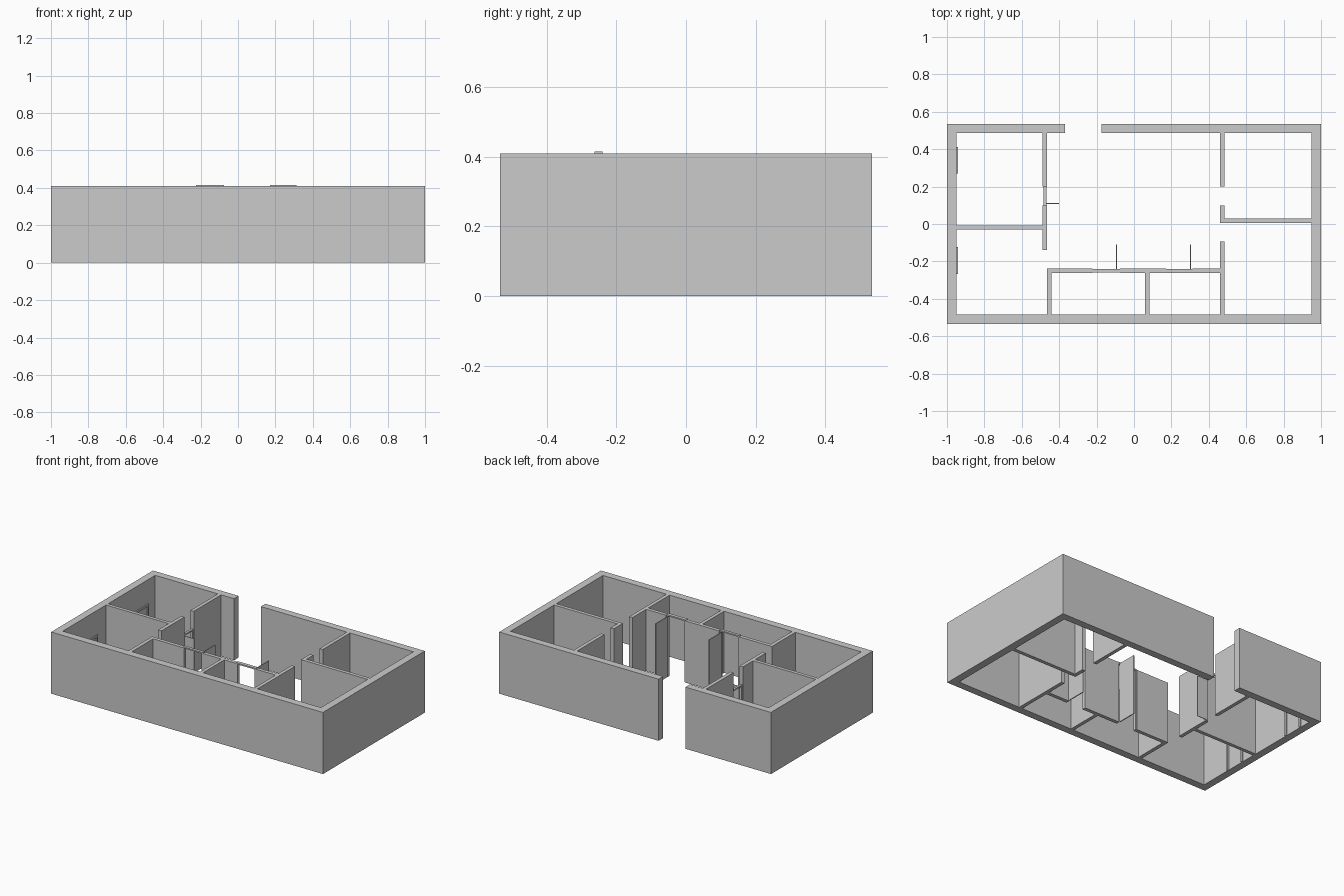
import bpy, bmesh

if "Cube" in bpy.data.objects:
    bpy.data.objects.remove(bpy.data.objects["Cube"])

H = 0.41  # wall height


def prism(name, pts, z0=0.0, z1=H):
    """Extrude a plan outline from z0 up to z1."""
    bm = bmesh.new()
    face = bm.faces.new([bm.verts.new((x, y, z0)) for x, y in pts])
    top = bmesh.ops.extrude_face_region(bm, geom=[face])
    verts = [v for v in top["geom"] if isinstance(v, bmesh.types.BMVert)]
    bmesh.ops.translate(bm, verts=verts, vec=(0, 0, z1 - z0))
    bmesh.ops.recalc_face_normals(bm, faces=bm.faces)
    me = bpy.data.meshes.new(name)
    bm.to_mesh(me)
    bm.free()
    ob = bpy.data.objects.new(name, me)
    bpy.context.collection.objects.link(ob)
    return ob


def box(name, x0, x1, y0, y1, z0=0.0, z1=H):
    return prism(name, [(x0, y0), (x1, y0), (x1, y1), (x0, y1)], z0, z1)


def frame(name, a0, a1, c0, c1, top, along="x", t=0.009):
    """Door frame: upside-down U spanning a0..a1 along one axis, c0..c1 deep."""
    for part, p0, p1, z0, z1 in (("jamb_a", a0, a0 + t, 0, top - t),
                                 ("jamb_b", a1 - t, a1, 0, top - t),
                                 ("lintel", a0, a1, top - t, top)):
        rect = (p0, p1, c0, c1) if along == "x" else (c0, c1, p0, p1)
        box(f"{name}_{part}", *rect, z0, z1)


# outer shell with the entrance gap in the back wall
prism("outer_wall", [
    (-0.37, 0.535), (-1, 0.535), (-1, -0.535), (1, -0.535), (1, 0.535),
    (-0.173, 0.535), (-0.173, 0.487), (0.95, 0.487), (0.95, -0.485),
    (-0.95, -0.485), (-0.95, 0.487), (-0.37, 0.487)])

# left rooms: partition stub, and T-shaped partition
box("left_partition_back", -0.489, -0.465, 0.2, 0.487)
prism("left_partition_tee", [
    (-0.465, 0.1), (-0.489, 0.1), (-0.489, -0.007), (-0.95, -0.007),
    (-0.95, -0.03), (-0.489, -0.03), (-0.489, -0.14), (-0.465, -0.14)])

# right rooms: partition stub, and L-shaped partition
box("right_partition_back", 0.46, 0.484, 0.2, 0.487)
prism("right_partition_ell", [
    (0.46, 0.1), (0.46, 0.006), (0.95, 0.006), (0.95, 0.03),
    (0.484, 0.03), (0.484, 0.1)])

# front small rooms: corner, middle T, and right-hand T
YT, YB = -0.238, -0.262
prism("front_partition_left", [
    (-0.465, YT), (-0.465, -0.485), (-0.441, -0.485), (-0.441, YB),
    (-0.222, YB), (-0.222, YT)])
prism("front_partition_middle", [
    (-0.076, YT), (-0.076, YB), (0.06, YB), (0.06, -0.485),
    (0.083, -0.485), (0.083, YB), (0.172, YB), (0.172, YT)])
prism("front_partition_right", [
    (0.313, YT), (0.313, YB), (0.46, YB), (0.46, -0.485),
    (0.484, -0.485), (0.484, -0.094), (0.46, -0.094), (0.46, YT)])

# front room doors: frame plus open leaf
frame("front_door_left", -0.224, -0.076, -0.26, -0.241, 0.415)
frame("front_door_right", 0.17, 0.313, -0.263, -0.24, 0.415)
for side, x in (("left", -0.093), ("right", 0.302)):
    box(f"front_door_leaf_{side}", x - 0.003, x + 0.003, -0.24, -0.11, 0.005, 0.405)

# left room door: smaller frame and open leaf
frame("left_door", 0.1, 0.2, -0.484, -0.469, 0.29, "y")
box("left_door_leaf", -0.469, -0.4, 0.108, 0.112, 0.005, 0.28)

# shallow frames set against the left outer wall
for name, y0, y1 in (("back", 0.27, 0.412), ("front", -0.268, -0.124)):
    frame(f"wall_frame_{name}", y0, y1, -0.951, -0.942, 0.25, "y", 0.012)
